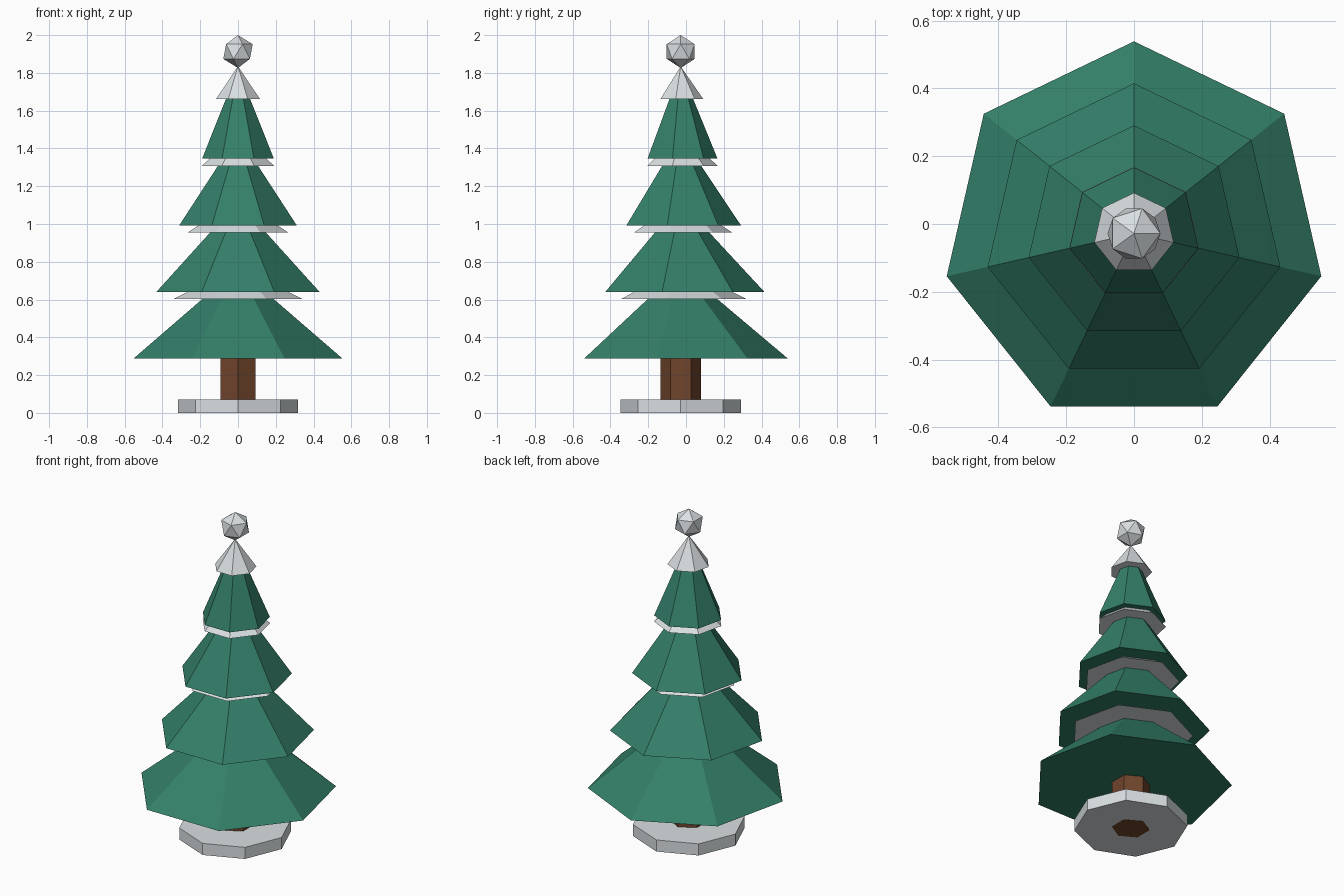
import bpy

cube = bpy.data.objects.get("Cube")
if cube:
    bpy.data.objects.remove(cube, do_unlink=True)

AXIS_Y = -0.028  # trunk axis, shifted so the seven-sided outline is centred


def make_material(name, color):
    mat = bpy.data.materials.new(name)
    mat.use_nodes = True
    mat.diffuse_color = color
    mat.node_tree.nodes["Principled BSDF"].inputs["Base Color"].default_value = color
    return mat


green = make_material("pine green", (0.034, 0.214, 0.142, 1))
brown = make_material("bark brown", (0.16, 0.058, 0.025, 1))
silver = make_material("silver grey", (0.70, 0.74, 0.76, 1))


def finish(name, mat):
    obj = bpy.context.object
    obj.name = name
    obj.data.materials.append(mat)
    return obj


def cone(name, mat, sides, r_bottom, r_top, z0, z1):
    """Faceted cone or prism standing between two heights."""
    bpy.ops.mesh.primitive_cone_add(
        vertices=sides, radius1=r_bottom, radius2=r_top, depth=z1 - z0,
        location=(0, AXIS_Y, (z0 + z1) / 2))
    return finish(name, mat)


# Stand and trunk
cone("stand", silver, 8, 0.318, 0.318, 0.0003, 0.072)
cone("trunk", brown, 6, 0.108, 0.108, 0, 0.32)

# Four branch tiers of equal height, each narrower than the one below
STEP = 0.3525
for i in range(4):
    z = 0.288 + i * STEP
    cone(f"branch_tier_{i + 1}", green, 7, 0.567 - i * 0.124, 0, z, z + 0.478)

# Silver garlands under the upper tiers, the last one forming the tip
for i in range(4):
    z = 0.603 + i * STEP
    name = "tip_cap" if i == 3 else f"garland_{i + 1}"
    cone(name, silver, 7, 0.349 - i * 0.0763, 0, z, z + 0.174)

# Faceted ball on the tip
bpy.ops.mesh.primitive_ico_sphere_add(
    subdivisions=1, radius=0.087, location=(0, AXIS_Y, 1.913))
finish("top_ball", silver)
